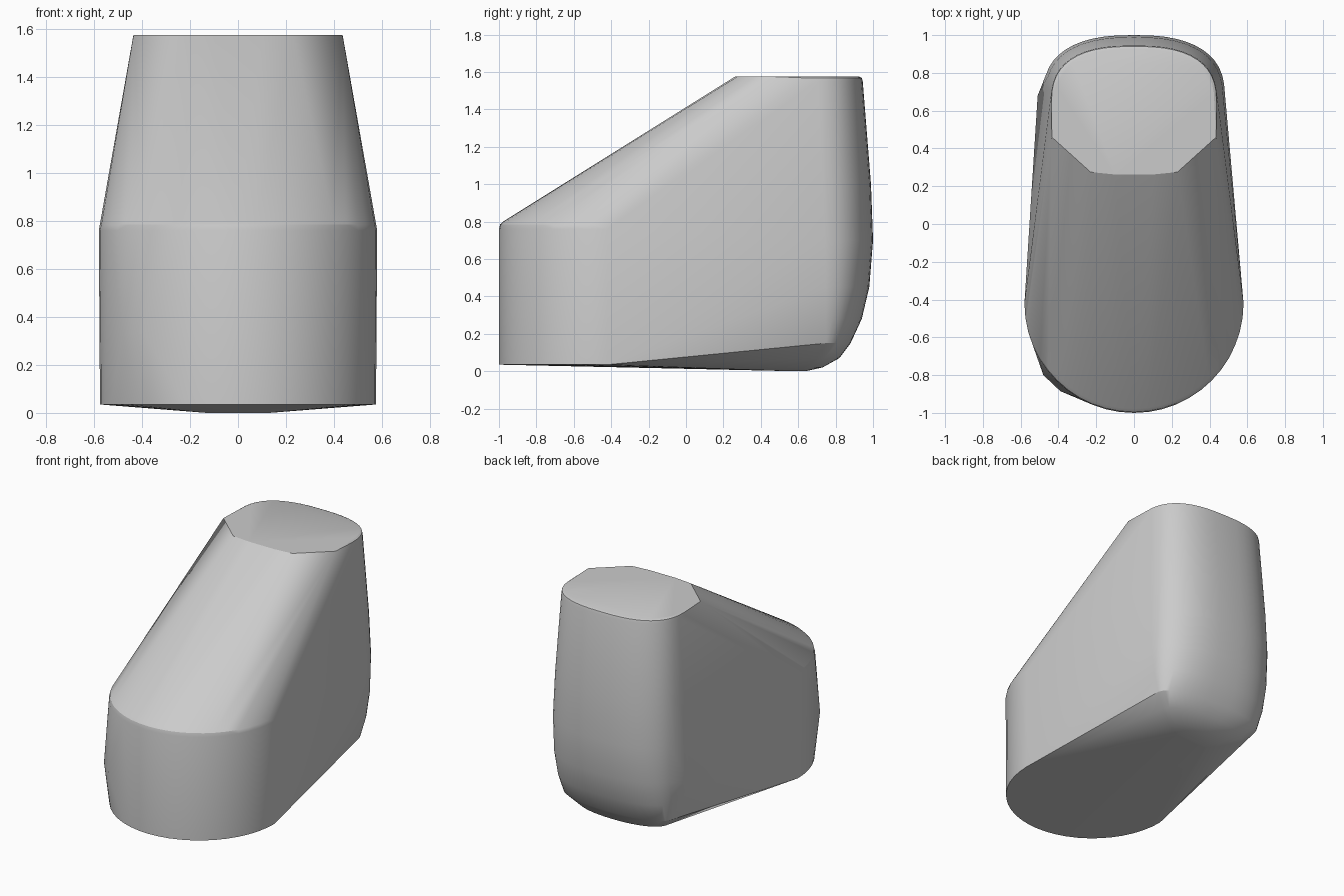
import bpy, bmesh, math

cube = bpy.data.objects.get("Cube")
if cube:
    bpy.data.objects.remove(cube, do_unlink=True)

grey = bpy.data.materials.new("plain grey")
grey.use_nodes = True
colour = (0.6, 0.6, 0.6, 1)
grey.diffuse_color = colour
grey.node_tree.nodes["Principled BSDF"].inputs["Base Color"].default_value = colour

bm = bmesh.new()


def arc(z, width, y_start, y_end, power=2.0, steps=24):
    """Half superellipse from one side to the other, bulging towards y_end."""
    for i in range(steps + 1):
        a = math.pi * i / steps
        c, s = math.cos(a), max(math.sin(a), 0)
        x = width * math.copysign(abs(c) ** (2 / power), c)
        bm.verts.new((x, y_start + (y_end - y_start) * s ** (2 / power), z))


# Rounded front wall with a small rounded upper lip: height, width, front
for z, w, y in [(0.035, 0.575, -1), (0.76, 0.58, -1),
                (0.785, 0.574, -0.994), (0.8, 0.56, -0.978)]:
    arc(z, w, -0.42, y)

# Back wall, curling under at the base: height, width, start, back, power
for z, w, y0, y1, n in [(0, 0.13, 0.58, 0.64, 2), (0.02, 0.22, 0.62, 0.73, 2),
                        (0.07, 0.34, 0.68, 0.82, 2.2), (0.15, 0.42, 0.72, 0.88, 2.4),
                        (0.28, 0.455, 0.7, 0.94, 2.5), (0.45, 0.475, 0.69, 0.98, 2.5),
                        (0.7, 0.48, 0.68, 1, 2.5), (1.0, 0.47, 0.67, 0.989, 2.5),
                        (1.55, 0.44, 0.64, 0.945, 2.6), (1.568, 0.437, 0.64, 0.94, 2.6),
                        (1.575, 0.425, 0.64, 0.925, 2.6)]:
    arc(z, w, y0, y1, n)

# Front corners of the flat top
for side in (-1, 1):
    for x, y in [(0.435, 0.46), (0.23, 0.275), (0.1, 0.262)]:
        bm.verts.new((side * x, y, 1.575))

# Faceted bulges on one flank
for p in [(-0.48, -0.8, 0.33), (-0.39, -0.885, 0.33), (-0.51, 0.68, 0.4)]:
    bm.verts.new(p)

# Wrap the sections in one convex skin
bmesh.ops.remove_doubles(bm, verts=bm.verts[:], dist=0.001)
bmesh.ops.convex_hull(bm, input=bm.verts[:])
loose = [v for v in bm.verts if not v.link_faces]
bmesh.ops.delete(bm, geom=loose, context='VERTS')
bmesh.ops.dissolve_limit(bm, angle_limit=math.radians(0.5),
                         verts=bm.verts[:], edges=bm.edges[:])
bmesh.ops.recalc_face_normals(bm, faces=bm.faces[:])

mesh = bpy.data.meshes.new("sloped_body")
bm.to_mesh(mesh)
bm.free()
mesh.materials.append(grey)
body = bpy.data.objects.new("sloped_body", mesh)
bpy.context.collection.objects.link(body)

bpy.ops.object.select_all(action='DESELECT')
body.select_set(True)
bpy.context.view_layer.objects.active = body
bpy.ops.object.shade_smooth_by_angle(angle=math.radians(28))
